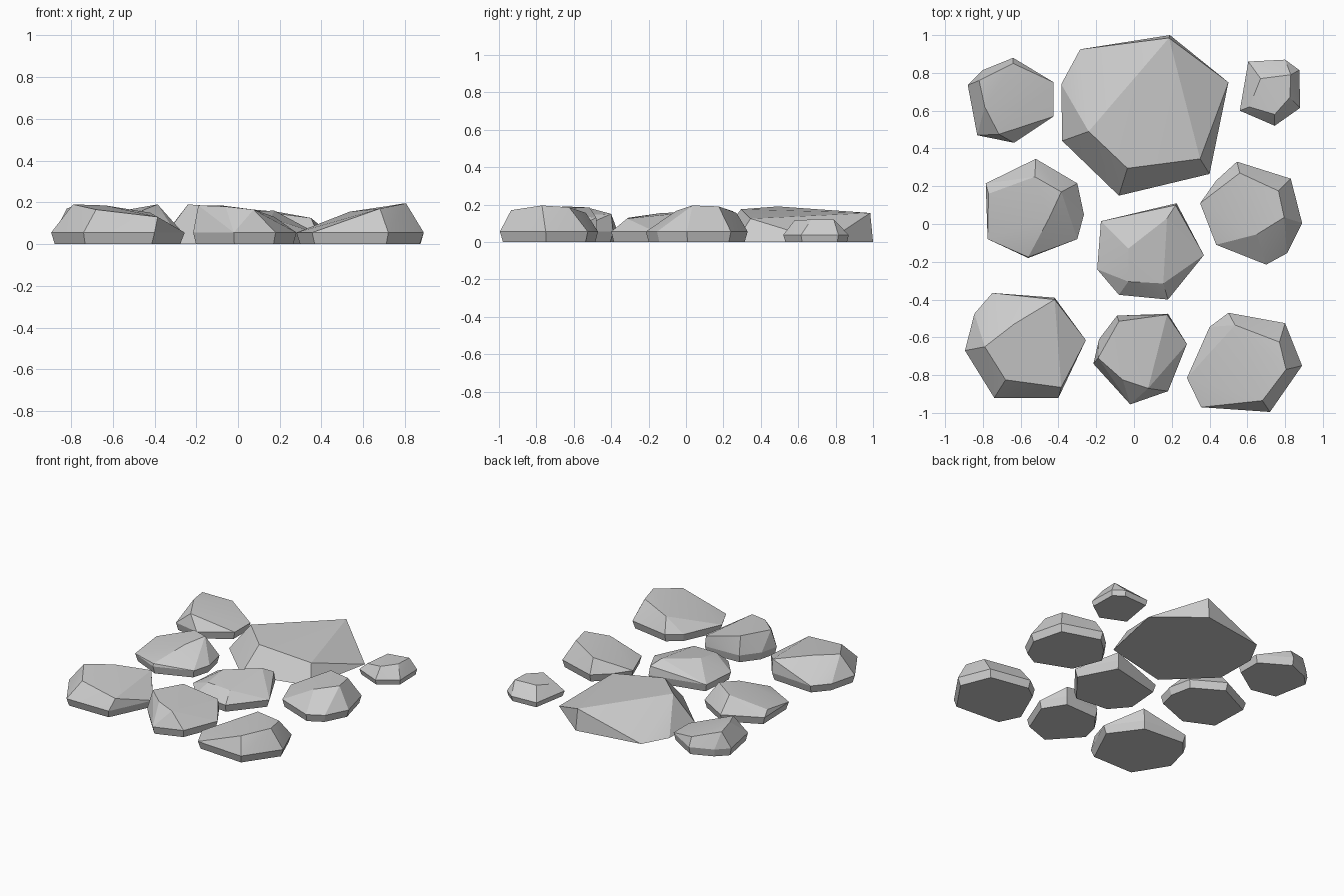
import bpy, bmesh, math


def stone(name, outline, crown, rim=0.055, foot=0.94):
    """Faceted stone: hull of an inset foot, a widest rim and a tilted crown."""
    cx = sum(p[0] for p in outline) / len(outline)
    cy = sum(p[1] for p in outline) / len(outline)
    bm = bmesh.new()
    for x, y in outline:
        bm.verts.new((cx + (x - cx) * foot, cy + (y - cy) * foot, 0))
        if rim:
            bm.verts.new((x, y, rim))
    for p in crown:
        bm.verts.new(p)
    bmesh.ops.convex_hull(bm, input=bm.verts[:])
    loose = [v for v in bm.verts if not v.link_faces]
    bmesh.ops.delete(bm, geom=loose, context='VERTS')
    bmesh.ops.dissolve_limit(bm, angle_limit=math.radians(2),
                             verts=bm.verts[:], edges=bm.edges[:])
    bmesh.ops.recalc_face_normals(bm, faces=bm.faces[:])
    mesh = bpy.data.meshes.new(name)
    bm.to_mesh(mesh)
    bm.free()
    ob = bpy.data.objects.new(name, mesh)
    bpy.context.collection.objects.link(ob)
    # soften only the shallow creases of the tilted tops
    bpy.ops.object.select_all(action='DESELECT')
    ob.select_set(True)
    bpy.context.view_layer.objects.active = ob
    bpy.ops.object.shade_smooth_by_angle(angle=math.radians(15))


# Back row
stone("back_left_stone",
      [(-.88, .735), (-.80, .815), (-.64, .88), (-.425, .75), (-.425, .57), (-.635, .43), (-.83, .47)],
      [(-.82, .76, .17), (-.64, .85, .12), (-.79, .62, .18), (-.715, .475, .15)])
stone("large_back_stone",
      [(-.38, .44), (-.385, .74), (-.285, .925), (.19, 1.0), (.50, .75), (.40, .265), (-.08, .15)],
      [(-.24, .49, .19), (-.035, .295, .175), (.35, .345, .125), (.185, .985, .155)],
      rim=0, foot=1)
stone("small_back_right_stone",
      [(.56, .60), (.605, .86), (.80, .87), (.875, .815), (.88, .615), (.745, .52)],
      [(.67, .77, .115), (.83, .79, .12), (.825, .67, .12), (.745, .58, .115), (.61, .62, .085)],
      rim=.038)

# Middle row
stone("middle_left_stone",
      [(-.785, .215), (-.52, .345), (-.30, .215), (-.265, .05), (-.30, -.08), (-.56, -.18), (-.775, -.08)],
      [(-.77, .16, .09), (-.525, .25, .165), (-.385, .17, .19), (-.45, .03, .165), (-.56, -.175, .075)])
stone("centre_stone",
      [(-.195, -.24), (-.175, .015), (.225, .11), (.37, -.165), (.18, -.40), (-.08, -.375)],
      [(.175, .03, .16), (-.03, -.13, .155), (-.03, -.305, .13), (.155, -.315, .125), (.22, .10, .12)])
stone("middle_right_stone",
      [(.35, .11), (.435, .23), (.545, .33), (.83, .24), (.89, .005), (.81, -.155), (.70, -.215), (.435, -.11)],
      [(.56, .27, .155), (.765, .175, .19), (.795, .035, .195), (.65, -.055, .165)])

# Front row
stone("front_left_stone",
      [(-.895, -.67), (-.845, -.475), (-.75, -.365), (-.42, -.39), (-.255, -.615), (-.40, -.92), (-.74, -.92)],
      [(-.79, -.65, .19), (-.635, -.53, .185), (-.42, -.40, .15), (-.385, -.865, .13), (-.68, -.825, .165)])
stone("front_middle_stone",
      [(-.215, -.74), (-.185, -.61), (-.09, -.485), (.18, -.475), (.28, -.635), (.18, -.885), (-.02, -.955)],
      [(-.19, -.71, .185), (-.06, -.825, .18), (.075, -.87, .165), (.175, -.48, .13), (-.08, -.515, .185)])
stone("front_right_stone",
      [(.28, -.815), (.40, -.545), (.50, -.47), (.80, -.525), (.89, -.75), (.72, -.995), (.355, -.97)],
      [(.535, -.535, .155), (.77, -.625, .185), (.805, -.77, .195), (.68, -.935, .17)])
